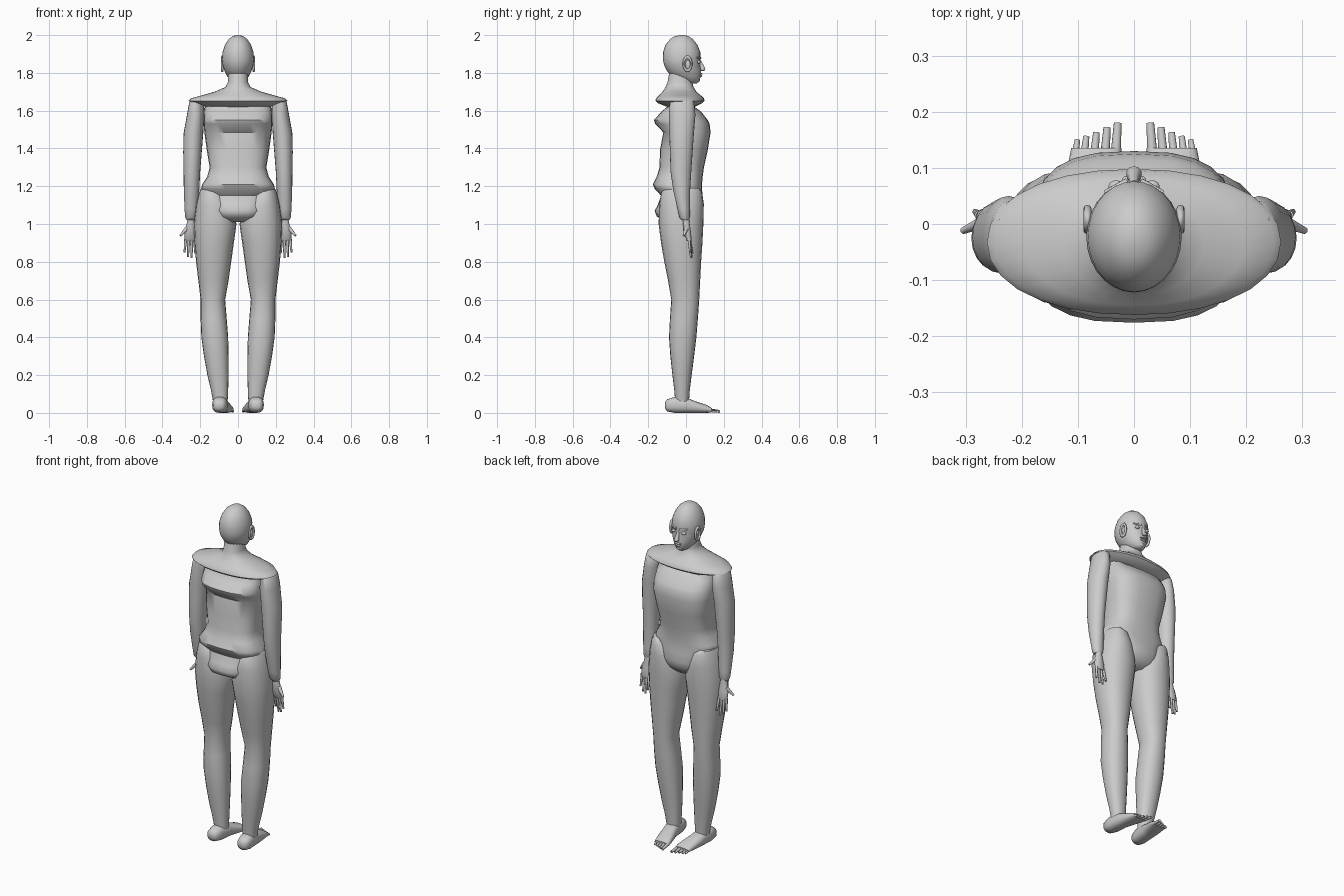
import bpy, bmesh, math
from mathutils import Vector


def finish(name, bm, angle=50):
    bmesh.ops.recalc_face_normals(bm, faces=bm.faces)
    me = bpy.data.meshes.new(name)
    bm.to_mesh(me)
    bm.free()
    ob = bpy.data.objects.new(name, me)
    bpy.context.collection.objects.link(ob)
    bpy.ops.object.select_all(action='DESELECT')
    ob.select_set(True)
    bpy.context.view_layer.objects.active = ob
    bpy.ops.object.shade_smooth_by_angle(angle=math.radians(angle))
    return ob


def loft(name, rings, axis='z', side=1, power=2.0, seg=20):
    """Skin rings (t, x0, x1, b0, b1); t runs along axis, b is the other depth axis."""
    bm = bmesh.new()
    loops = []
    for t, x0, x1, b0, b1 in rings:
        loop = []
        for i in range(seg):
            a = 2 * math.pi * i / seg
            c, s = math.cos(a), math.sin(a)
            u = math.copysign(abs(c) ** (2 / power), c)
            v = math.copysign(abs(s) ** (2 / power), s)
            x = side * ((x0 + x1) / 2 + u * (x1 - x0) / 2)
            b = (b0 + b1) / 2 + v * (b1 - b0) / 2
            loop.append(bm.verts.new((x, b, t) if axis == 'z' else (x, t, b)))
        loops.append(loop)
    for p, q in zip(loops, loops[1:]):
        for i in range(seg):
            j = (i + 1) % seg
            bm.faces.new((p[i], p[j], q[j], q[i]))
    bm.faces.new(loops[0])
    bm.faces.new(loops[-1])
    return finish(name, bm)


def digit(name, a, b, r0, r1, side=1):
    a, b = (Vector((side * p[0], p[1], p[2])) for p in (a, b))
    bm = bmesh.new()
    bmesh.ops.create_cone(bm, cap_ends=True, segments=10, radius1=r0, radius2=r1, depth=(b - a).length)
    q = Vector((0, 0, 1)).rotation_difference(b - a)
    bmesh.ops.rotate(bm, verts=bm.verts, cent=(0, 0, 0), matrix=q.to_matrix())
    bmesh.ops.translate(bm, verts=bm.verts, vec=(a + b) / 2)
    return finish(name, bm)


def ball(name, loc, size):
    bm = bmesh.new()
    bmesh.ops.create_uvsphere(bm, u_segments=14, v_segments=10, radius=1)
    bmesh.ops.scale(bm, verts=bm.verts, vec=size)
    bmesh.ops.translate(bm, verts=bm.verts, vec=loc)
    return finish(name, bm)


def sym(rows):
    return [(z, -w, w, b, f) for z, w, b, f in rows]


# torso with ridges across the back, down to the pelvis
loft("torso", sym([
    (1.65, .17, -.10, .05), (1.62, .175, -.10, .045), (1.595, .18, -.13, .08),
    (1.55, .182, -.17, .115), (1.53, .182, -.163, .125), (1.485, .178, -.12, .13),
    (1.39, .165, -.138, .115), (1.30, .15, -.14, .095), (1.25, .163, -.155, .088),
    (1.21, .19, -.176, .085), (1.185, .195, -.165, .085), (1.15, .165, -.132, .088),
    (1.10, .145, -.15, .095), (1.07, .135, -.166, .09), (1.04, .12, -.155, .075),
    (1.01, .075, -.10, .04)]), power=2.7, seg=24)

# neck flaring out into the shoulder collar
loft("neck_and_shoulders", sym([
    (1.82, .052, -.085, .03), (1.75, .054, -.098, .033), (1.725, .066, -.108, .04),
    (1.70, .125, -.125, .055), (1.68, .195, -.145, .08), (1.665, .25, -.158, .095),
    (1.652, .262, -.162, .098), (1.64, .235, -.15, .085), (1.62, .17, -.10, .045)]), power=2.15, seg=28)

# head
loft("head", sym([
    (2.0, .006, -.03, -.01), (1.995, .028, -.058, .012), (1.98, .048, -.083, .035),
    (1.95, .068, -.108, .06), (1.91, .082, -.121, .076), (1.87, .085, -.122, .076),
    (1.84, .081, -.116, .074), (1.81, .071, -.10, .08), (1.78, .056, -.075, .078),
    (1.755, .036, -.02, .07), (1.745, .018, .015, .058)]), seg=28)

# facial features
digit("nose", (0, .072, 1.865), (0, .09, 1.818), .006, .014)
ball("nose_tip", (0, .088, 1.82), (.014, .014, .011))
ball("upper_lip", (0, .079, 1.795), (.022, .009, .005))
ball("lower_lip", (0, .077, 1.784), (.018, .009, .006))
ball("chin", (0, .06, 1.762), (.02, .014, .013))

for side, tag in ((1, "right"), (-1, "left")):
    ball(f"eye_{tag}", (side * .032, .066, 1.858), (.014, .012, .009))
    digit(f"brow_{tag}", (.012, .076, 1.878), (.052, .056, 1.88), .006, .004, side)

    # ear: outer rim and inner lobe
    bpy.ops.mesh.primitive_torus_add(major_segments=18, minor_segments=8, major_radius=.026,
                                     minor_radius=.007, location=(side * .083, .008, 1.848),
                                     rotation=(0, math.pi / 2, 0))
    ear = bpy.context.object
    ear.name = f"ear_rim_{tag}"
    ear.scale = (1.35, .8, 1)
    bpy.ops.object.shade_smooth()
    ball(f"ear_lobe_{tag}", (side * .08, .01, 1.842), (.008, .014, .024))

    # arm
    loft(f"arm_{tag}", [
        (1.665, .20, .245, -.05, .02), (1.645, .18, .258, -.085, .042), (1.58, .177, .27, -.09, .05),
        (1.48, .184, .288, -.088, .042), (1.38, .192, .29, -.085, .035), (1.28, .20, .288, -.082, .028),
        (1.18, .205, .287, -.068, .022), (1.08, .213, .283, -.045, .02), (1.035, .218, .28, -.035, .02),
        (1.02, .228, .272, -.022, .014)], side=side)

    # hand with four fingers and thumb
    loft(f"palm_{tag}", [
        (1.04, .232, .265, -.016, .016), (1.0, .228, .272, -.016, .02),
        (.96, .222, .282, -.012, .026), (.92, .224, .282, 0, .03), (.91, .228, .278, .006, .028)], side=side, seg=14)
    for i, (x, tip) in enumerate(((.231, .845), (.246, .82), (.261, .825), (.276, .85))):
        digit(f"finger_{tag}_{i + 1}", (x, .016, .925), (x + (i - 1.2) * .004, .034 - .004 * i, tip), .0085, .005, side)
    digit(f"thumb_{tag}", (.268, .004, .98), (.305, -.012, .938), .012, .006, side)

    # leg
    loft(f"leg_{tag}", [
        (1.19, .11, .195, -.11, .07), (1.17, .07, .205, -.13, .085), (1.10, .03, .222, -.142, .094),
        (1.0, .008, .234, -.145, .092), (.90, .022, .23, -.132, .087), (.80, .036, .222, -.115, .08),
        (.70, .05, .21, -.095, .075), (.60, .068, .198, -.078, .07), (.50, .06, .198, -.085, .063),
        (.40, .052, .194, -.09, .055), (.30, .05, .18, -.083, .043), (.20, .05, .162, -.072, .03),
        (.12, .052, .143, -.062, .02), (.06, .055, .132, -.057, .016)], side=side, power=2.2)

    # foot and toes
    loft(f"foot_{tag}", [
        (-.112, .08, .115, .025, .055), (-.10, .066, .132, .008, .072), (-.06, .055, .137, 0, .085),
        (.01, .05, .132, 0, .077), (.06, .036, .126, 0, .058), (.11, .024, .117, 0, .042),
        (.135, .022, .112, .002, .026)], axis='y', side=side, power=2.5)
    for i, (x, tip) in enumerate(((.033, .18), (.052, .172), (.071, .163), (.089, .156), (.105, .15))):
        r = .0095 - .0007 * i
        digit(f"toe_{tag}_{i + 1}", (x, .12, .015), (x - .004, tip, r * .8), r, r * .75, side)
